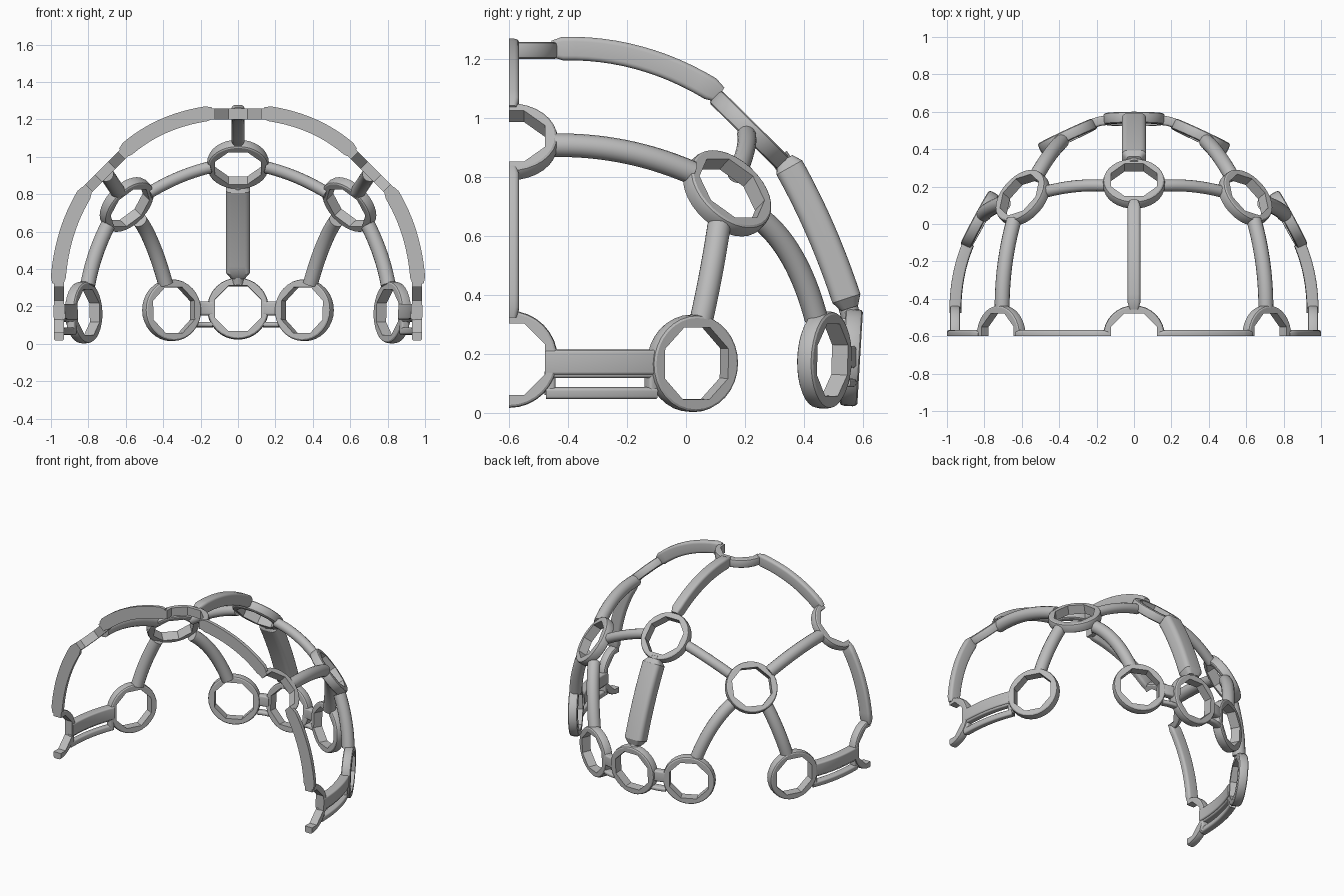
import bpy, bmesh
from math import cos, sin, pi
from mathutils import Vector as V

cube = bpy.data.objects.get("Cube")
if cube:
    bpy.data.objects.remove(cube, do_unlink=True)

grey = bpy.data.materials.new("plain grey")
grey.use_nodes = True
grey.diffuse_color = (0.5, 0.5, 0.5, 1)
grey.node_tree.nodes["Principled BSDF"].inputs["Base Color"].default_value = (0.5, 0.5, 0.5, 1)

CUT = -0.6                      # flat front plane of the half shell
CENTRE = V((0, CUT, 0.2))       # middle of the head
parts = []


def finish(name, bm, mirror=False, cut=False):
    """Trim at the front plane, then make an object, mirrored if asked."""
    bmesh.ops.recalc_face_normals(bm, faces=bm.faces)
    if cut:
        bmesh.ops.bisect_plane(bm, geom=bm.verts[:] + bm.edges[:] + bm.faces[:], dist=1e-5,
                               plane_co=(0, CUT, 0), plane_no=(0, -1, 0), clear_outer=True)
        bmesh.ops.holes_fill(bm, edges=[e for e in bm.edges if e.is_boundary], sides=0)
        bmesh.ops.recalc_face_normals(bm, faces=bm.faces)
    mesh = bpy.data.meshes.new(name)
    bm.to_mesh(mesh)
    bm.free()
    mesh.materials.append(grey)
    ob = bpy.data.objects.new(name, mesh)
    bpy.context.collection.objects.link(ob)
    if mirror:
        ob.modifiers.new("mirror", "MIRROR")
    parts.append(ob)


def skin(bm, loops, closed):
    """Bridge equal vertex loops; closed joins the last to the first."""
    n = len(loops[0])
    for i in range(len(loops) if closed else len(loops) - 1):
        a, b = loops[i], loops[(i + 1) % len(loops)]
        for j in range(n):
            k = (j + 1) % n
            bm.faces.new((a[j], a[k], b[k], b[j]))
    if not closed:
        bm.faces.new(loops[0])
        bm.faces.new(loops[-1])


def ring(name, centre, normal, thick=0.06, mirror=False, cut=False):
    """Round bezel with an eight-sided hole."""
    c, n = V(centre), V(normal).normalized()
    ref = V((0, 1, 0)) if n.z > 0.9 else V((0, 0, 1))
    e1 = (ref - n * ref.dot(n)).normalized()
    e2 = n.cross(e1)
    h = thick / 2
    profile = [(None, h), (0.155, h), (0.162, h * 0.85), (0.165, h * 0.5),
               (0.165, -h * 0.5), (0.162, -h * 0.85), (0.155, -h), (None, -h)]
    bm, loops = bmesh.new(), []
    for r, z in profile:
        loop = []
        for i in range(32):
            a = i * pi / 16
            rad = r or 0.122 / cos((a + pi / 8) % (pi / 4) - pi / 8)
            loop.append(bm.verts.new(c + n * z + (e1 * cos(a) + e2 * sin(a)) * rad))
        loops.append(loop)
    skin(bm, loops, True)
    finish(name, bm, mirror, cut)


def bar_profile(w, h, b):
    """Rectangle with rounded corners of radius b."""
    points = []
    for q, (sx, sy) in enumerate(((1, 1), (-1, 1), (-1, -1), (1, -1))):
        for i in range(5):
            a = (q + i / 4) * pi / 2
            points.append((sx * (w / 2 - b) + b * cos(a), sy * (h / 2 - b) + b * sin(a)))
    return points


def round_profile(r):
    return [(r * cos(i * pi / 8), r * sin(i * pi / 8)) for i in range(16)]


def sweep(name, p0, mid, p1, profile, taper=1.0, mirror=False, cut=False):
    """Sweep a profile along an arc through three points."""
    p0, mid, p1 = V(p0), V(mid), V(p1)
    ctrl = mid * 2 - (p0 + p1) / 2
    ease = 0.06
    steps = [0] + [ease + (1 - 2 * ease) * i / 12 for i in range(13)] + [1]
    bm, loops = bmesh.new(), []
    for t in steps:
        p = p0 * (1 - t) ** 2 + ctrl * 2 * t * (1 - t) + p1 * t * t
        tangent = ((ctrl - p0) * (1 - t) + (p1 - ctrl) * t).normalized()
        side = tangent.cross(p - CENTRE).normalized()
        up = side.cross(tangent)
        s = taper if t in (0, 1) else 1
        loops.append([bm.verts.new(p + side * x * s + up * y * s) for x, y in profile])
    skin(bm, loops, False)
    finish(name, bm, mirror, cut)


# Rings
ring("back_lower_ring", (0, 0.561, 0.188), (0, 1, -0.06))
ring("back_upper_ring", (0, 0.215, 0.96), (0, 0.7, 0.71))
ring("back_side_ring", (0.355, 0.47, 0.18), (0.42, 0.9, -0.03), mirror=True)
ring("side_lower_ring", (0.825, 0.022, 0.168), (0.87, 0.47, -0.03), mirror=True)
ring("side_upper_ring", (0.595, 0.14, 0.745), (0.6, 0.54, 0.58), mirror=True)
ring("top_half_ring", (0, CUT, 1.23), (0, 0, 1), 0.058, cut=True)
ring("front_upper_half_ring", (0.71, CUT, 0.92), (0.7, 0, 0.7), 0.055, True, True)
ring("front_lower_half_ring", (0.957, CUT, 0.182), (1, 0, 0), 0.055, True, True)

# Round arms
for name, r, p0, mid, p1 in (
        ("upper_side_arm", 0.04, (0.705, -0.46, 0.908), (0.69, -0.215, 0.888), (0.642, 0.02, 0.815)),
        ("upper_back_arm", 0.032, (0.145, 0.205, 0.945), (0.31, 0.202, 0.892), (0.475, 0.172, 0.808)),
        ("lower_side_arm", 0.04, (0.695, 0.112, 0.635), (0.762, 0.085, 0.475), (0.803, 0.052, 0.315)),
        ("lower_back_arm", 0.04, (0.525, 0.25, 0.66), (0.455, 0.362, 0.525), (0.387, 0.442, 0.32))):
    sweep(name, p0, mid, p1, round_profile(r), mirror=True)

# Thick straps
strap = bar_profile(0.068, 0.08, 0.016)
sweep("top_strap", (0, -0.455, 1.235), (0, -0.16, 1.205), (0, 0.115, 1.08), strap, 0.7)
sweep("front_upper_strap", (0.135, CUT, 1.235), (0.4, CUT, 1.164), (0.615, CUT, 1.022),
      strap, 0.75, True, True)
sweep("front_lower_strap", (0.808, CUT, 0.823), (0.916, CUT, 0.59), (0.963, CUT, 0.322),
      strap, 0.75, True, True)

# Back panel on a round core
sweep("back_panel", (0, 0.335, 0.86), (0, 0.456, 0.62), (0, 0.555, 0.355),
      bar_profile(0.13, 0.1, 0.028), 0.6)
sweep("back_panel_core", (0, 0.315, 0.87), (0, 0.455, 0.62), (0, 0.56, 0.325), round_profile(0.033))

# Slotted lower side arms: main bar, lip, rail and slot ends
for name, z, w, h in (("bar", 0.172, 0.084, 0.062), ("lip", 0.13, 0.022, 0.045),
                      ("rail", 0.068, 0.038, 0.045)):
    sweep("side_slot_" + name, (0.955, -0.475, z), (0.938, -0.28, z), (0.885, -0.105, z),
          bar_profile(w, h, 0.01), mirror=True)
for name, x, y in (("front", 0.953, -0.462), ("back", 0.889, -0.118)):
    sweep("side_slot_end_" + name, (x, y, 0.06), (x, y, 0.1), (x, y, 0.14),
          bar_profile(0.034, 0.045, 0.01), mirror=True)

# Slotted links between the lower back rings
for name, z, w in (("bar", 0.19, 0.075), ("rail", 0.103, 0.028)):
    sweep("back_link_" + name, (0.135, 0.553, z), (0.178, 0.55, z), (0.225, 0.535, z),
          bar_profile(w, 0.05, 0.012), mirror=True)

# Smooth shading with crisp edges
bpy.ops.object.select_all(action='DESELECT')
for ob in parts:
    ob.select_set(True)
bpy.context.view_layer.objects.active = parts[0]
bpy.ops.object.shade_smooth_by_angle(angle=pi / 6)
